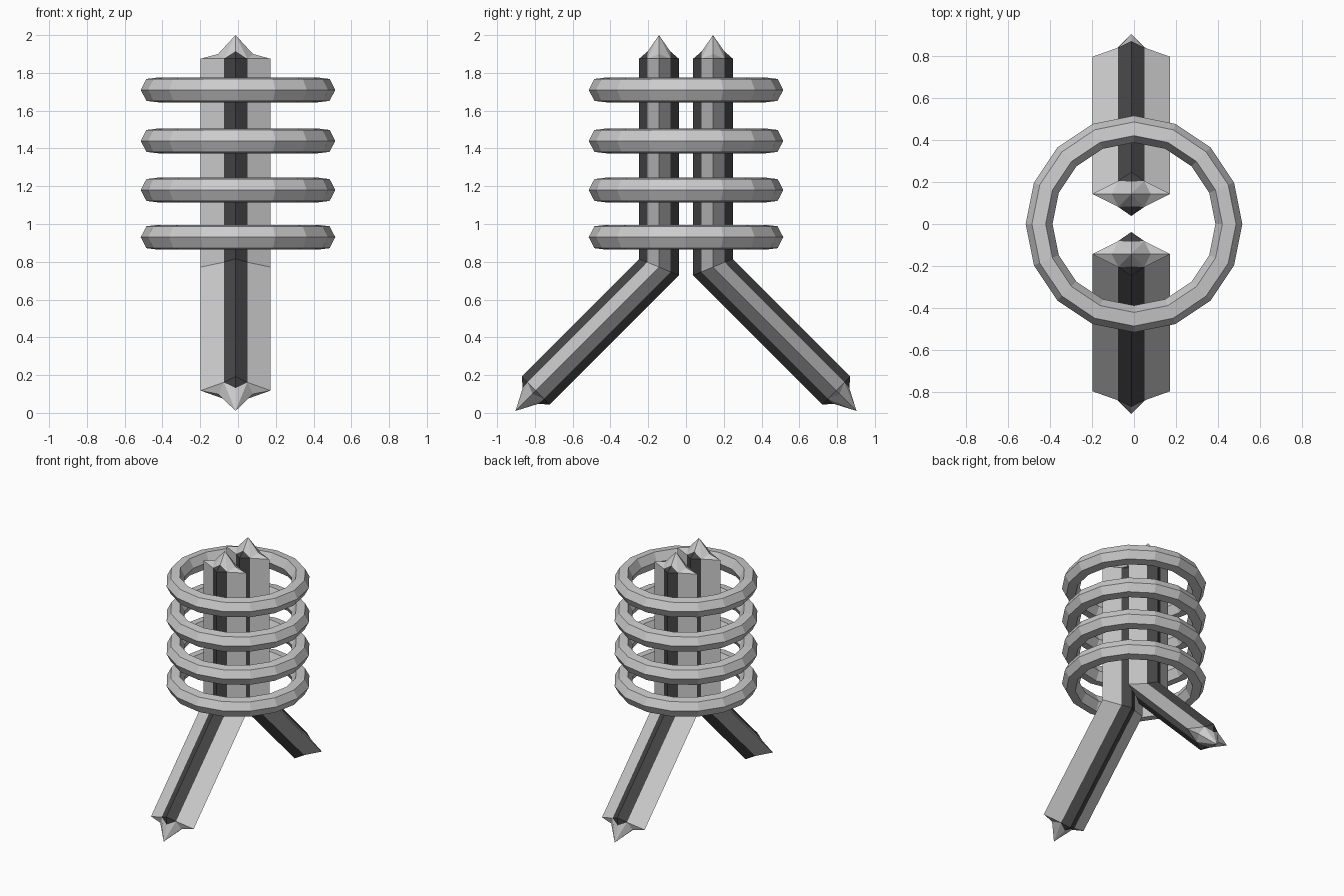
import bpy, bmesh
from math import sin, cos, pi, tan

if "Cube" in bpy.data.objects:
    bpy.data.objects.remove(bpy.data.objects["Cube"])

CX = -0.013                     # rods sit slightly left of centre
W, D, I = 0.185, 0.105, 0.062   # star section: wide point, ridge, inner corner
STAR = [(W, 0), (I, I), (0, D), (-I, I), (-W, 0), (-I, -I), (0, -D), (I, -I)]

dark = bpy.data.materials.new("dark_ridge")
dark.diffuse_color = (0.06, 0.06, 0.06, 1)
dark.use_nodes = True
dark.node_tree.nodes["Principled BSDF"].inputs["Base Color"].default_value = dark.diffuse_color
grey = bpy.data.materials.new("plain_grey")
grey.diffuse_color = (0.8, 0.8, 0.8, 1)
grey.use_nodes = True
grey.node_tree.nodes["Principled BSDF"].inputs["Base Color"].default_value = grey.diffuse_color


def finish(name, bm, mats=()):
    bmesh.ops.recalc_face_normals(bm, faces=bm.faces)
    mesh = bpy.data.meshes.new(name)
    bm.to_mesh(mesh)
    bm.free()
    for m in mats:
        mesh.materials.append(m)
    obj = bpy.data.objects.new(name, mesh)
    bpy.context.collection.objects.link(obj)
    return obj


def is_ridge(k):
    return k % 4 in (1, 2)


def bent_rod(name, side):
    bm = bmesh.new()

    def point(x, centre, u, v, axis=(0, 0), a=0):
        y = centre[0] + u[0] * v + axis[0] * a
        z = centre[1] + u[1] * v + axis[1] * a
        return bm.verts.new((CX + x, side * y, z))

    h = 0.5 ** 0.5
    top, bend, end = (0.143, 1.875), (0.143, 0.772), (0.795, 0.118)
    frames = [(top, (1, 0)), (bend, (1, tan(pi / 8))), (end, (h, h))]
    rings = [[point(x, c, u, v) for x, v in STAR] for c, u in frames]

    # Shaft and splayed leg
    for a, b in zip(rings, rings[1:]):
        for k in range(8):
            n = (k + 1) % 8
            f = bm.faces.new((a[k], a[n], b[n], b[k]))
            f.material_index = int(is_ridge(k))

    # Concave pointed ends
    for ring, (c, u), axis, tip in ((rings[0], frames[0], (0, 1), 0.125),
                                    (rings[2], frames[2], (h, -h), 0.152)):
        if ring is rings[2]:
            u = (h, h)
        apex = point(0, c, u, 0, axis, tip)
        mids = {}
        for k in (0, 4):
            mids[k] = point(STAR[k][0] * 0.5, c, u, 0, axis, 0.025)
        for k in (2, 6):
            mids[k] = point(0, c, u, STAR[k][1] * 0.56, axis, 0.04)
        for k in range(8):
            n = (k + 1) % 8
            outer, inner = (k, n) if k % 2 == 0 else (n, k)
            f = bm.faces.new((ring[outer], ring[inner], mids[outer]))
            f.material_index = int(is_ridge(k))
            bm.faces.new((mids[outer], ring[inner], apex))
    return finish(name, bm, (grey, dark))


def ring_band(name, z, seg=16):
    profile = [(0.515, 0), (0.485, 0.058), (0.42, 0.066),
               (0.387, 0), (0.42, -0.066), (0.485, -0.058)]
    bm = bmesh.new()
    loops = [[bm.verts.new((r * cos(2 * pi * i / seg), r * sin(2 * pi * i / seg), z + dz))
              for r, dz in profile] for i in range(seg)]
    for i in range(seg):
        a, b = loops[i], loops[(i + 1) % seg]
        for k in range(6):
            n = (k + 1) % 6
            bm.faces.new((a[k], b[k], b[n], a[n]))
    return finish(name, bm)


# Two mirrored rods
bent_rod("front_rod", -1)
bent_rod("back_rod", 1)

# Four rings around the shafts
for i, z in enumerate((0.93, 1.18, 1.44, 1.71)):
    ring_band(f"ring_{i + 1}", z)
